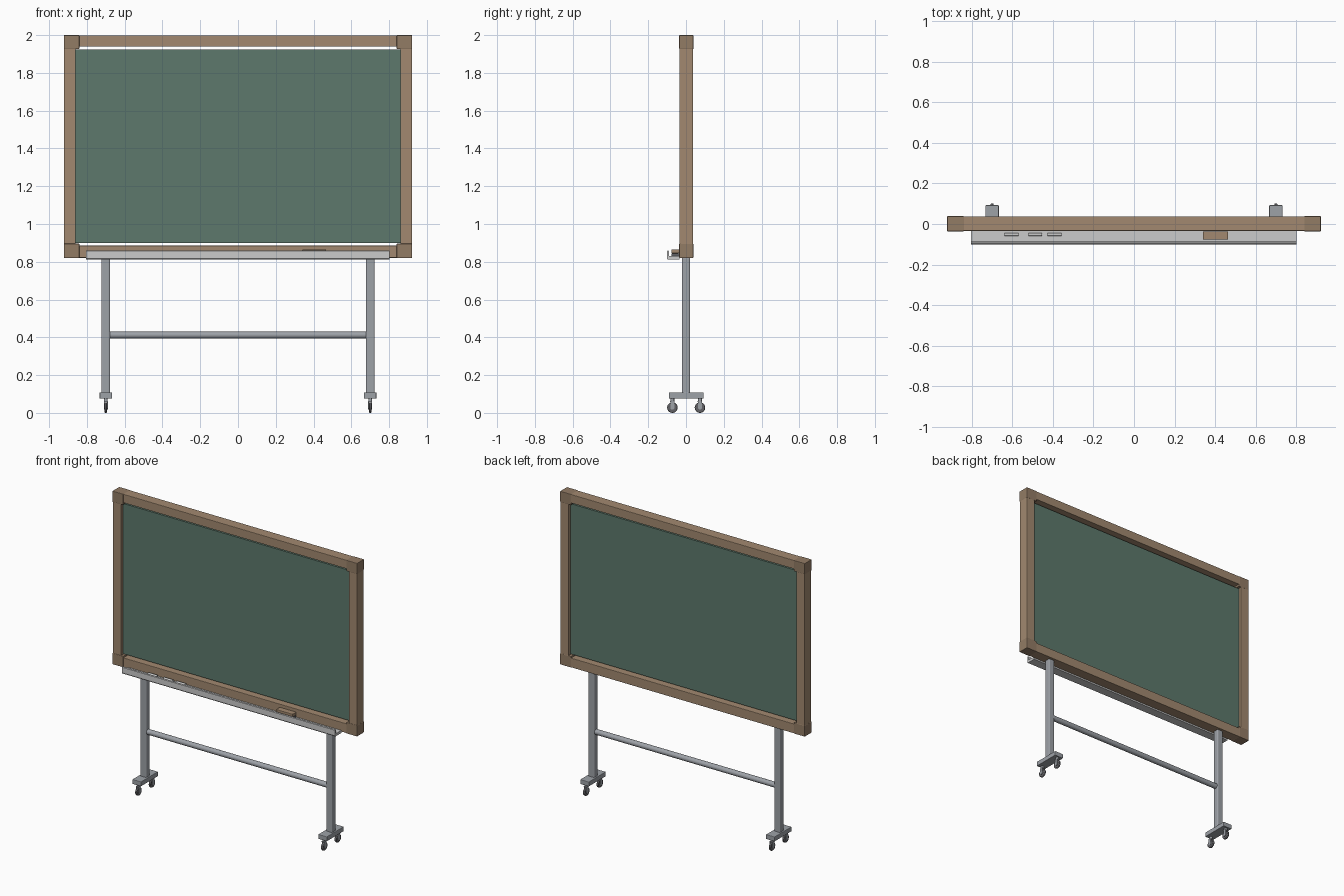
import bpy, bmesh
from math import pi

if "Cube" in bpy.data.objects:
    bpy.data.objects.remove(bpy.data.objects["Cube"])


def material(name, rgb):
    m = bpy.data.materials.new(name)
    m.diffuse_color = (*rgb, 1)
    m.use_nodes = True
    m.node_tree.nodes["Principled BSDF"].inputs["Base Color"].default_value = m.diffuse_color
    return m


WOOD = material("wood", (0.36, 0.25, 0.16))
DARK_WOOD = material("corner_wood", (0.29, 0.20, 0.13))
GREEN = material("board_green", (0.11, 0.19, 0.15))
STEEL = material("steel", (0.34, 0.36, 0.39))
ALU = material("aluminium", (0.55, 0.56, 0.58))
RUBBER = material("rubber", (0.12, 0.12, 0.13))
CHALK = material("chalk", (0.75, 0.75, 0.75))


def finish(ob, name, mat, bevel=0, segments=2):
    ob.name = name
    ob.data.materials.append(mat)
    if bevel:
        b = ob.modifiers.new("bevel", 'BEVEL')
        b.width, b.segments = bevel, segments
    return ob


def box(name, x, y, z, mat, bevel=0, segments=2):
    """Box from (min, max) ranges on each axis."""
    bpy.ops.mesh.primitive_cube_add(size=1)
    ob = bpy.context.object
    for v in ob.data.vertices:
        v.co = [r[0] + (c + 0.5) * (r[1] - r[0]) for r, c in zip((x, y, z), v.co)]
    return finish(ob, name, mat, bevel, segments)


def rod(name, loc, r, length, mat, axis='X', bevel=0, sides=24):
    rot = {'X': (0, pi / 2, 0), 'Y': (pi / 2, 0, 0), 'Z': (0, 0, 0)}[axis]
    bpy.ops.mesh.primitive_cylinder_add(vertices=sides, radius=r, depth=length,
                                        location=loc, rotation=rot)
    ob = finish(bpy.context.object, name, mat, bevel)
    bpy.ops.object.shade_smooth_by_angle()
    return ob


def extrude_x(name, profile, x0, x1, mat):
    """Closed (y, z) profile extruded along x."""
    bm = bmesh.new()
    face = bm.faces.new([bm.verts.new((x0, y, z)) for y, z in profile])
    new = bmesh.ops.extrude_face_region(bm, geom=[face])["geom"]
    bmesh.ops.translate(bm, vec=(x1 - x0, 0, 0),
                        verts=[g for g in new if isinstance(g, bmesh.types.BMVert)])
    bmesh.ops.recalc_face_normals(bm, faces=bm.faces)
    me = bpy.data.meshes.new(name)
    bm.to_mesh(me)
    bm.free()
    ob = bpy.data.objects.new(name, me)
    bpy.context.collection.objects.link(ob)
    return finish(ob, name, mat)


# Writing panel, held by the stiles with a small gap at the rails
box("board_panel", (-0.862, 0.862), (-0.012, 0.016), (0.90, 1.923), GREEN)

# Wooden frame
FY = (-0.034, 0.038)
box("top_rail", (-0.85, 0.85), FY, (1.94, 1.999), WOOD, 0.003)
box("bottom_rail", (-0.85, 0.85), FY, (0.821, 0.885), WOOD, 0.003)
for s, side in ((-1, "left"), (1, "right")):
    box(side + "_stile", sorted((s * 0.859, s * 0.921)), FY, (0.88, 1.94), WOOD, 0.003)
    for z, end in (((0.82, 0.896), "bottom"), ((1.926, 2.0), "top")):
        box(f"{end}_{side}_corner", sorted((s * 0.84, s * 0.922)),
            (FY[0] - 0.002, FY[1] + 0.001), z, DARK_WOOD, 0.003)

# Chalk tray: floor with raised front lip and back flange
extrude_x("chalk_tray", [(-0.034, 0.812), (-0.096, 0.812), (-0.101, 0.818),
                         (-0.101, 0.856), (-0.097, 0.861), (-0.091, 0.858),
                         (-0.091, 0.834), (-0.087, 0.830), (-0.034, 0.830)],
          -0.805, 0.802, ALU)

# Chalk sticks and eraser lying in the tray
for i, x in enumerate((-0.605, -0.487, -0.392)):
    rod(f"chalk_{i + 1}", (x, -0.052, 0.838), 0.008, 0.068, CHALK, sides=16)
box("eraser_felt", (0.34, 0.465), (-0.077, -0.036), (0.830, 0.845), RUBBER, 0.002)
box("eraser_block", (0.34, 0.465), (-0.077, -0.036), (0.845, 0.866), WOOD, 0.003)

# Stand: legs, feet and casters on each side
for s, side in ((-1, "left"), (1, "right")):
    cx = s * 0.70
    box(side + "_leg", (cx - 0.023, cx + 0.023), (-0.022, 0.022), (0.10, 0.825),
        STEEL, 0.008, 3)
    box(side + "_foot", (cx - 0.033, cx + 0.033), (-0.091, 0.093), (0.076, 0.108),
        STEEL, 0.004)
    for y, end in ((-0.072, "front"), (0.074, "back")):
        tag = f"{side}_{end}"
        rod(tag + "_caster_stem", (cx, y, 0.068), 0.010, 0.02, STEEL, 'Z', sides=16)
        rod(tag + "_wheel", (cx, y, 0.028), 0.028, 0.014, RUBBER, bevel=0.004)
        rod(tag + "_hub", (cx, y, 0.028), 0.011, 0.021, STEEL, sides=16)
        for d in (-0.009, 0.009):
            box(tag + "_fork", (cx + d - 0.0015, cx + d + 0.0015),
                (y - 0.010, y + 0.010), (0.022, 0.064), STEEL)
        box(tag + "_fork_crown", (cx - 0.0105, cx + 0.0105),
            (y - 0.012, y + 0.012), (0.058, 0.064), STEEL)

# Round cross bar between the legs
rod("cross_bar", (0, 0, 0.412), 0.018, 1.37, STEEL)
